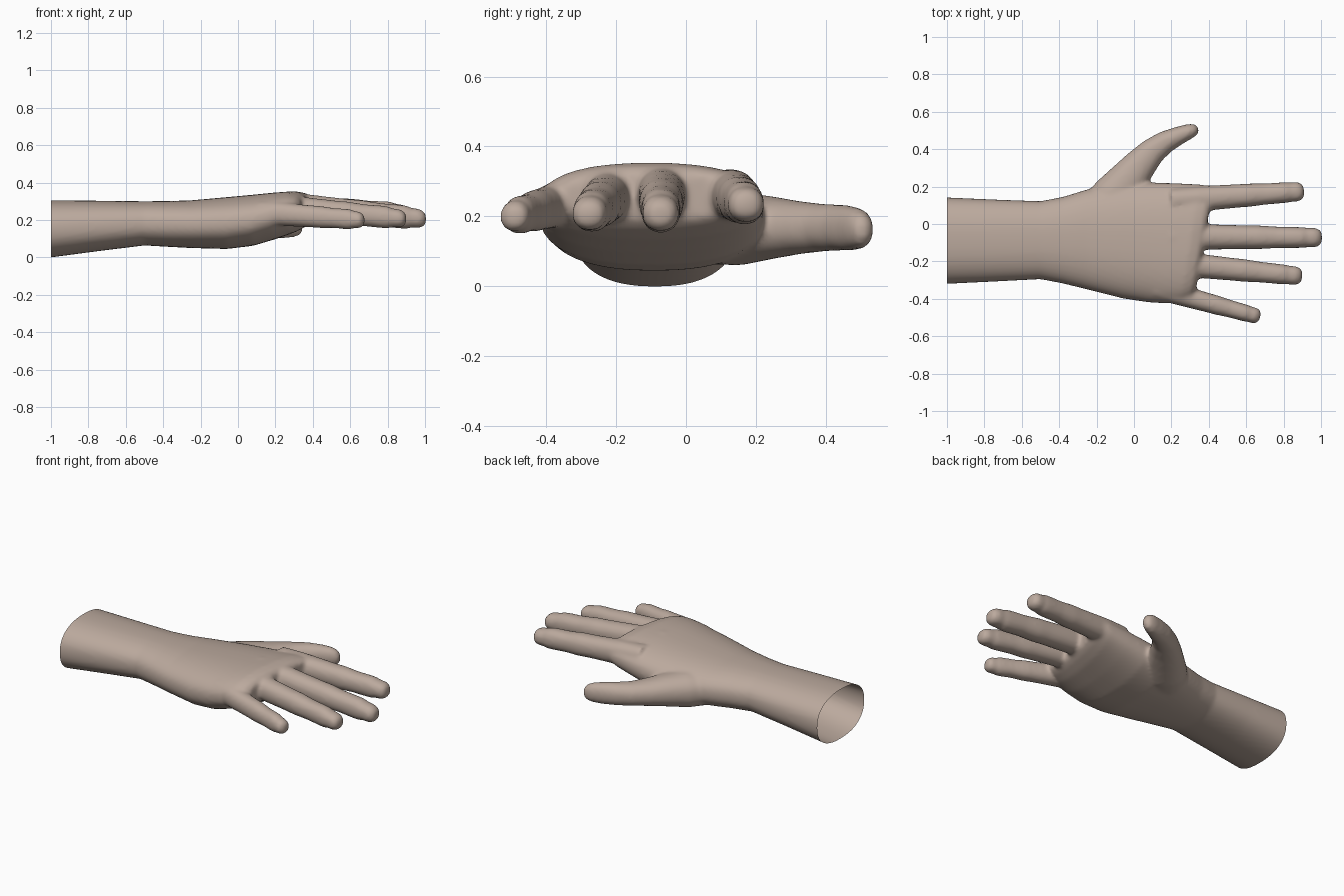
import bpy, bmesh
from math import cos, sin, pi, copysign
from mathutils import Vector

if "Cube" in bpy.data.objects:
    bpy.data.objects.remove(bpy.data.objects["Cube"])

bm = bmesh.new()


def loft(sections, n=32, power=2.0):
    """Closed skin through (centre, side vector, half width, half height) sections."""
    rings = []
    for c, side, w, h in sections:
        ring = []
        for i in range(n):
            a = 2 * pi * i / n
            u = copysign(abs(cos(a)) ** (2 / power), cos(a)) * w
            v = copysign(abs(sin(a)) ** (2 / power), sin(a)) * h
            ring.append(bm.verts.new(Vector(c) + side * u + Vector((0, 0, v))))
        rings.append(ring)
    for a, b in zip(rings, rings[1:]):
        for i in range(n):
            j = (i + 1) % n
            bm.faces.new((a[i], a[j], b[j], b[i]))
    bm.faces.new(rings[0][::-1])
    bm.faces.new(rings[-1])


# Forearm, wrist and palm: x, y min, y max, z min, z max, skew of the section
palm = [(-1.10, -.323, .144, -.012, .306, 0), (-1.0, -.32, .142, .0, .305, 0),
        (-.75, -.308, .131, .033, .303, 0), (-.5, -.295, .122, .064, .30, 0),
        (-.38, -.318, .145, .057, .301, 0), (-.25, -.35, .185, .050, .305, 0),
        (-.06, -.398, .215, .045, .322, 0), (.08, -.418, .222, .062, .335, .03),
        (.2, -.425, .218, .098, .347, .08), (.30, -.415, .212, .135, .354, .15),
        (.35, -.395, .205, .165, .345, .17), (.375, -.36, .18, .19, .325, .17)]
loft([((x, (y0 + y1) / 2, (z0 + z1) / 2), Vector((k, 1, 0)), (y1 - y0) / 2, (z1 - z0) / 2)
      for x, y0, y1, z0, z1, k in palm], 48, 2.35)

# Fingers: shared profile of position along, width factor, height factor
profile = [(0, .95, .95), (.2, 1, 1), (.36, .96, .95), (.5, .92, .92), (.58, .92, .93),
           (.7, .84, .84), (.82, .82, .86), (.87, .81, .84), (.9, .76, .72),
           (.95, .77, .70), (.98, .66, .58), (.995, .45, .4), (1, .25, .2)]
fingers = [((.20, .125, .268), (.91, .175, .232), .068, .072),
           ((.20, -.068, .280), (1.005, -.073, .205), .069, .074),
           ((.16, -.205, .272), (.90, -.280, .205), .066, .070),
           ((.12, -.345, .240), (.675, -.498, .198), .056, .064)]
for base, tip, w, h in fingers:
    base, tip = Vector(base), Vector(tip)
    d = (tip - base).normalized()
    side = Vector((-d.y, d.x, 0))
    loft([(base.lerp(tip, t), side, w * fw, h * fh) for t, fw, fh in profile], 24, 2.2)

# Thumb: x, y, z, half width, half height
thumb = [(-.20, .03, .165, .13, .10), (-.10, .15, .165, .125, .105), (-.03, .24, .168, .105, .09),
         (.035, .32, .168, .088, .076), (.10, .39, .168, .072, .068), (.17, .44, .168, .060, .066),
         (.24, .473, .166, .049, .064), (.30, .497, .164, .040, .056),
         (.33, .507, .162, .030, .042), (.343, .512, .161, .015, .02)]
pts = [Vector(p[:3]) for p in thumb]
sections = []
for i, p in enumerate(thumb):
    d = pts[min(i + 1, len(pts) - 1)] - pts[max(i - 1, 0)]
    sections.append((pts[i], Vector((-d.y, d.x, 0)).normalized(), p[3], p[4]))
loft(sections, 24, 2.2)

bmesh.ops.recalc_face_normals(bm, faces=bm.faces)
mesh = bpy.data.meshes.new("hand")
bm.to_mesh(mesh)
bm.free()
hand = bpy.data.objects.new("hand", mesh)
bpy.context.collection.objects.link(hand)
bpy.context.view_layer.objects.active = hand
hand.select_set(True)

# Blend all parts into one continuous skin
remesh = hand.modifiers.new("blend", 'REMESH')
remesh.mode = 'VOXEL'
remesh.voxel_size = 0.011
smooth = hand.modifiers.new("soften", 'SMOOTH')
smooth.factor = 0.5
smooth.iterations = 8
for m in ("blend", "soften"):
    bpy.ops.object.modifier_apply(modifier=m)

# Open forearm end, cut flat at x = -1
bm = bmesh.new()
bm.from_mesh(hand.data)
bmesh.ops.bisect_plane(bm, geom=bm.verts[:] + bm.edges[:] + bm.faces[:],
                       plane_co=(-1, 0, 0), plane_no=(1, 0, 0), clear_inner=True)
bm.to_mesh(hand.data)
bm.free()
bpy.ops.object.shade_smooth()

# Skin colour
skin = bpy.data.materials.new("skin")
skin.diffuse_color = (0.50, 0.40, 0.34, 1)
skin.use_nodes = True
skin.node_tree.nodes["Principled BSDF"].inputs["Base Color"].default_value = skin.diffuse_color
hand.data.materials.clear()
hand.data.materials.append(skin)
